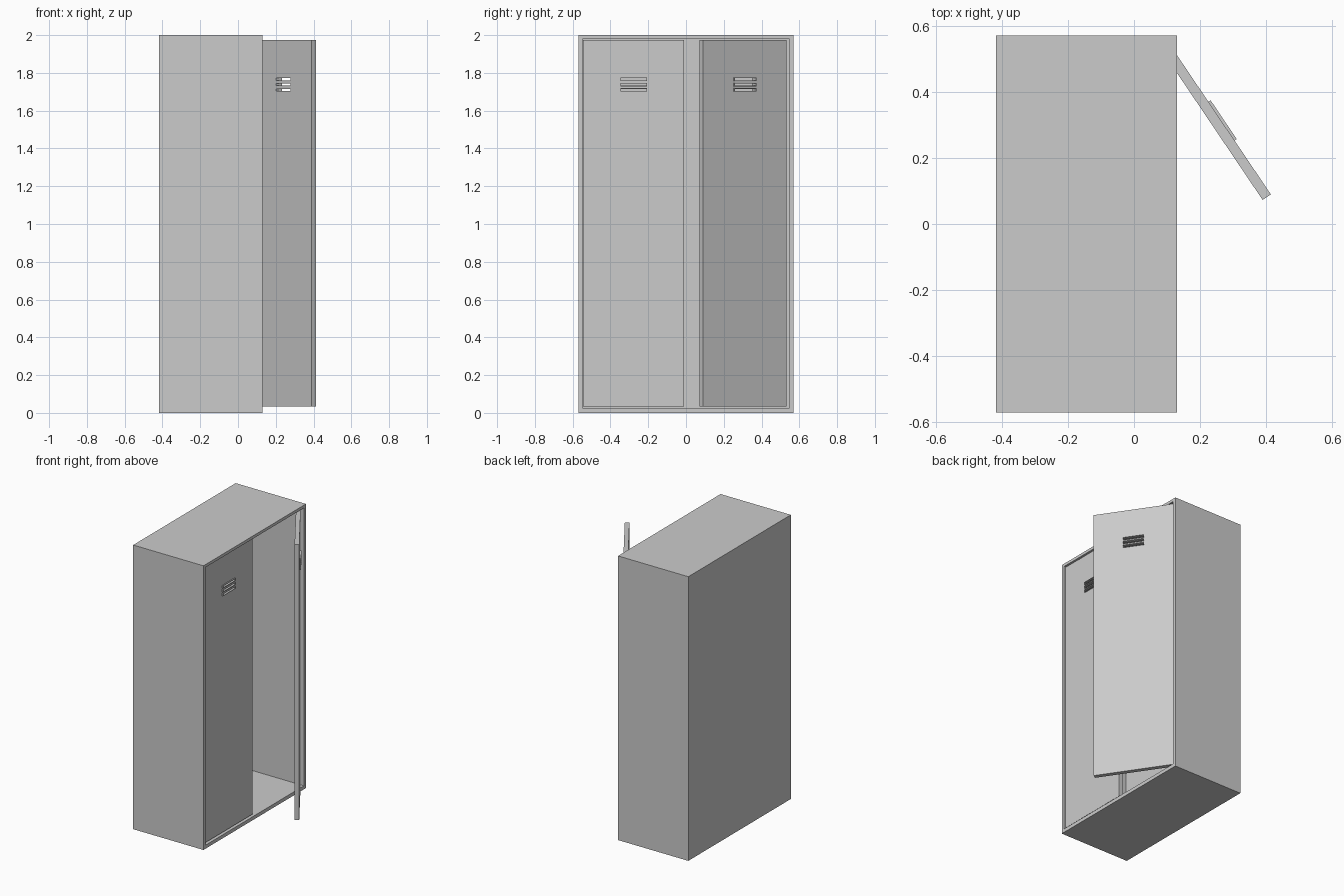
import bpy, bmesh
from mathutils import Matrix, Vector
from math import radians

if "Cube" in bpy.data.objects:
    bpy.data.objects.remove(bpy.data.objects["Cube"])


def boxes(name, items):
    """One object made of axis-aligned boxes given as (min, max) corners."""
    bm = bmesh.new()
    for lo, hi in items:
        lo, hi = Vector(lo), Vector(hi)
        m = Matrix.Translation((lo + hi) / 2) @ Matrix.Diagonal((*(hi - lo), 1))
        bmesh.ops.create_cube(bm, size=1, matrix=m)
    me = bpy.data.meshes.new(name)
    bm.to_mesh(me)
    bm.free()
    ob = bpy.data.objects.new(name, me)
    bpy.context.collection.objects.link(ob)
    return ob


def cut(ob, cutter):
    mod = ob.modifiers.new("cut", 'BOOLEAN')
    mod.operation = 'DIFFERENCE'
    mod.solver = 'EXACT'
    mod.object = cutter
    cutter.hide_render = True
    cutter.display_type = 'WIRE'


# Cabinet shell, hollow and open toward +x
shell = boxes("cabinet_shell", [((-0.417, -0.57, 0), (0.13, 0.57, 2))])
hollow = boxes("cabinet_hollow_cutter", [((-0.392, -0.547, 0.025), (0.3, 0.547, 1.98))])
cut(shell, hollow)

# Doors: local origin at the outer hinge edge, side gives the width direction
WIDTH, THICK = 0.535, 0.03
SLOTS = (1.766, 1.738, 1.710)


def door(prefix, hinge, side, angle):
    def span(a, b):
        return sorted((side * a, side * b))

    y0, y1 = span(0, WIDTH)
    panel = boxes(prefix + "_door", [((-THICK, y0, 0.035), (0, y1, 1.975))])
    s0, s1 = span(0.2, 0.335)
    # Raised lips around the ventilation slots
    rims = boxes(prefix + "_vent_rims",
                 [((0, s0 - 0.003, z - 0.009), (0.008, s1 + 0.003, z + 0.009)) for z in SLOTS])
    slots = boxes(prefix + "_slot_cutter",
                  [((-0.06, s0, z - 0.006), (0.04, s1, z + 0.006)) for z in SLOTS])
    for ob in (panel, rims, slots):
        ob.matrix_world = Matrix.Translation(hinge) @ Matrix.Rotation(angle, 4, 'Z')
    cut(panel, slots)
    cut(rims, slots)


door("closed", (0.12, -0.545, 0), 1, 0)
door("open", (0.115, 0.533, 0), -1, radians(34))
